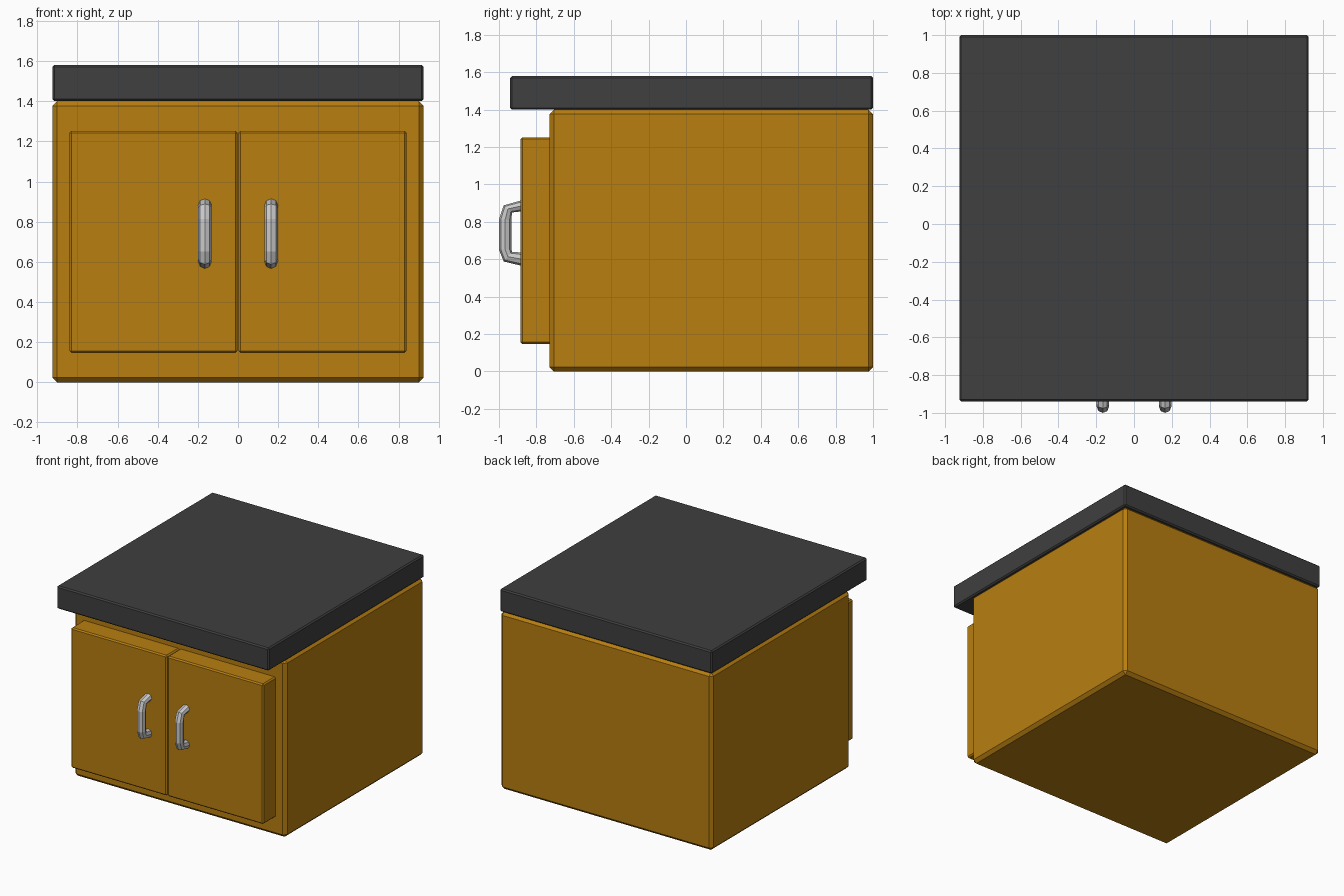
import bpy, bmesh, math
from mathutils import Vector

if "Cube" in bpy.data.objects:
    bpy.data.objects.remove(bpy.data.objects["Cube"])


def material(name, rgb):
    m = bpy.data.materials.new(name)
    m.diffuse_color = (*rgb, 1)
    m.use_nodes = True
    m.node_tree.nodes["Principled BSDF"].inputs["Base Color"].default_value = m.diffuse_color
    return m


def finish(bm, name, mat=None):
    bmesh.ops.recalc_face_normals(bm, faces=bm.faces)
    mesh = bpy.data.meshes.new(name)
    bm.to_mesh(mesh)
    bm.free()
    ob = bpy.data.objects.new(name, mesh)
    bpy.context.collection.objects.link(ob)
    if mat:
        mesh.materials.append(mat)
    return ob


def box(name, lo, hi, bevel, mat):
    lo, hi = Vector(lo), Vector(hi)
    bm = bmesh.new()
    bmesh.ops.create_cube(bm, size=1)
    bmesh.ops.scale(bm, vec=hi - lo, verts=bm.verts)
    bmesh.ops.translate(bm, vec=(lo + hi) / 2, verts=bm.verts)
    ob = finish(bm, name, mat)
    mod = ob.modifiers.new("Bevel", 'BEVEL')
    mod.width = bevel
    mod.segments = 1
    return ob


def handle(name, x, sides=8, half_width=0.033):
    # outer and inner outline points (y, z), paired along the bar
    outer = [(-0.87, 0.918), (-0.975, 0.888), (-1.0, 0.813),
             (-1.0, 0.652), (-0.975, 0.588), (-0.87, 0.563)]
    inner = [(-0.87, 0.857), (-0.93, 0.85), (-0.934, 0.81),
             (-0.934, 0.655), (-0.93, 0.64), (-0.87, 0.635)]
    bm = bmesh.new()
    rings = []
    for o, i in zip(outer, inner):
        o, i = Vector((x, *o)), Vector((x, *i))
        ring = []
        for k in range(sides):
            a = 2 * math.pi * k / sides
            offset = (o - i) / 2 * math.cos(a) + Vector((half_width * math.sin(a), 0, 0))
            ring.append(bm.verts.new((o + i) / 2 + offset))
        rings.append(ring)
    for a, b in zip(rings, rings[1:]):
        for k in range(sides):
            n = (k + 1) % sides
            bm.faces.new((a[k], a[n], b[n], b[k]))
    bm.faces.new(rings[0])
    bm.faces.new(rings[-1])
    return finish(bm, name)


wood = material("wood", (0.48, 0.21, 0.005))
dark = material("dark_counter", (0.05, 0.05, 0.05))

# cabinet carcass and overhanging worktop
box("cabinet_body", (-0.925, -0.73, 0), (0.925, 1.0, 1.4), 0.024, wood)
box("countertop", (-0.925, -0.94, 1.4), (0.925, 1.0, 1.58), 0.01, dark)

# pair of doors with bar handles
for side, s in (("left", -1), ("right", 1)):
    x0, x1 = sorted((s * 0.002, s * 0.84))
    box(side + "_door", (x0, -0.885, 0.147), (x1, -0.70, 1.252), 0.01, wood)
    handle(side + "_handle", s * 0.165)
